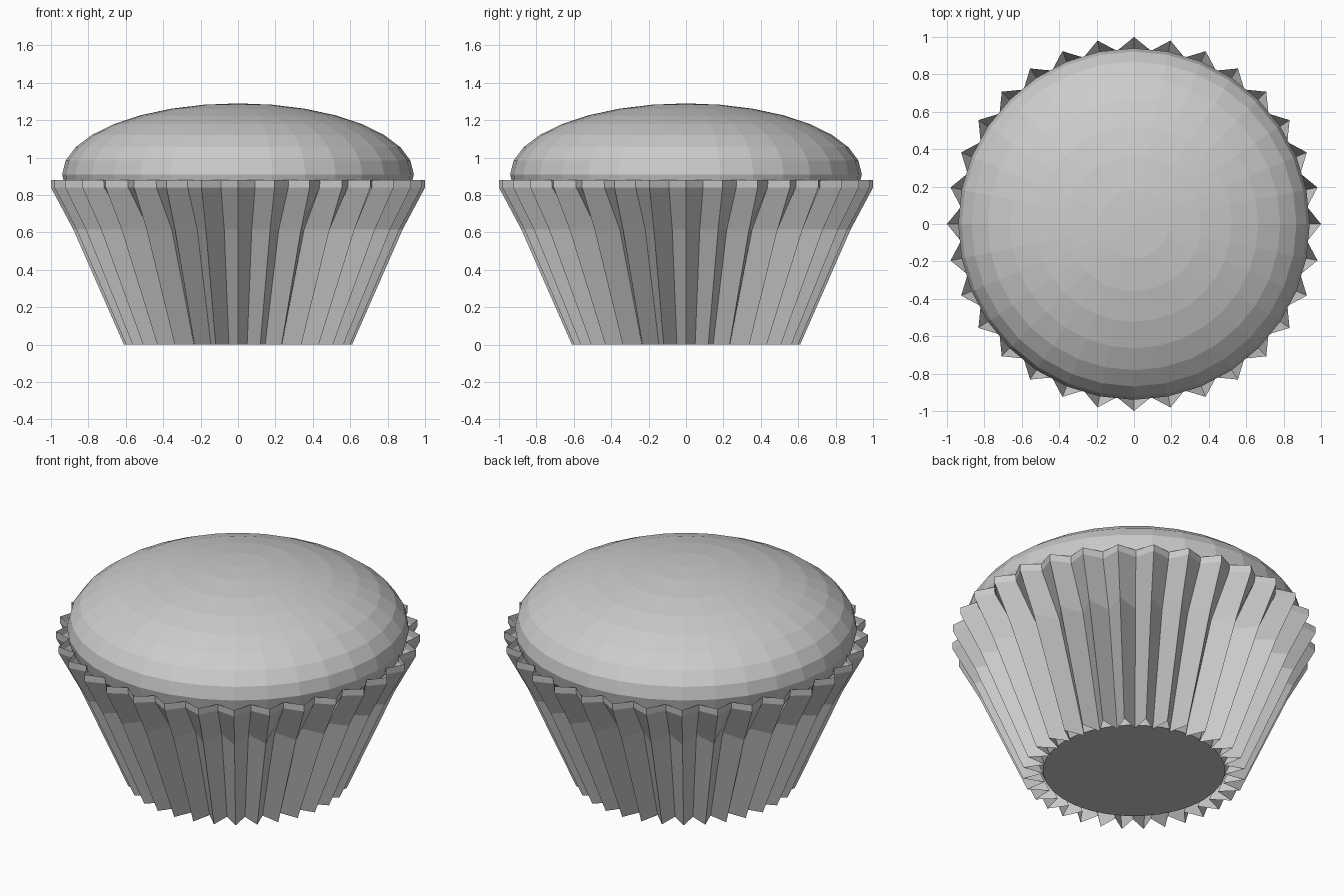
import bpy, bmesh
from math import sin, cos, pi, radians

if "Cube" in bpy.data.objects:
    bpy.data.objects.remove(bpy.data.objects["Cube"])

TEETH = 32


def lathe(name, rings, segs, cap_bottom=False, cap_top=False):
    """Skin rings of (peak radius, valley radius, z); radii alternate around the ring."""
    bm = bmesh.new()
    loops = []
    for peak, valley, z in rings:
        loop = []
        for i in range(segs):
            a = 2 * pi * i / segs
            r = valley if i % 2 else peak
            loop.append(bm.verts.new((r * cos(a), r * sin(a), z)))
        loops.append(loop)
    for lo, hi in zip(loops, loops[1:]):
        for i in range(segs):
            j = (i + 1) % segs
            bm.faces.new((lo[i], lo[j], hi[j], hi[i]))
    if cap_bottom:
        bm.faces.new(loops[0][::-1])
    if cap_top:
        bm.faces.new(loops[-1])
    mesh = bpy.data.meshes.new(name)
    bm.to_mesh(mesh)
    bm.free()
    obj = bpy.data.objects.new(name, mesh)
    bpy.context.collection.objects.link(obj)
    return obj


# Pleated paper cup: open zigzag wall with a short upright rim
lathe("paper_cup", [(0.61, 0.50, 0.0), (0.88, 0.75, 0.615),
                    (1.0, 0.925, 0.84), (1.0, 0.93, 0.88)], TEETH * 2)

# Cake: base inside the cup, then a flattened dome on top
profile = [(0.50, 0.02), (0.74, 0.615), (0.90, 0.82)]
step = radians(11.25)
for k in range(-1, 8):
    profile.append((0.94 * cos(k * step), 0.91 + 0.38 * sin(k * step)))
profile.append((0.001, 1.29))
lathe("cake", [(r, r, z) for r, z in profile], 32, cap_bottom=True, cap_top=True)
